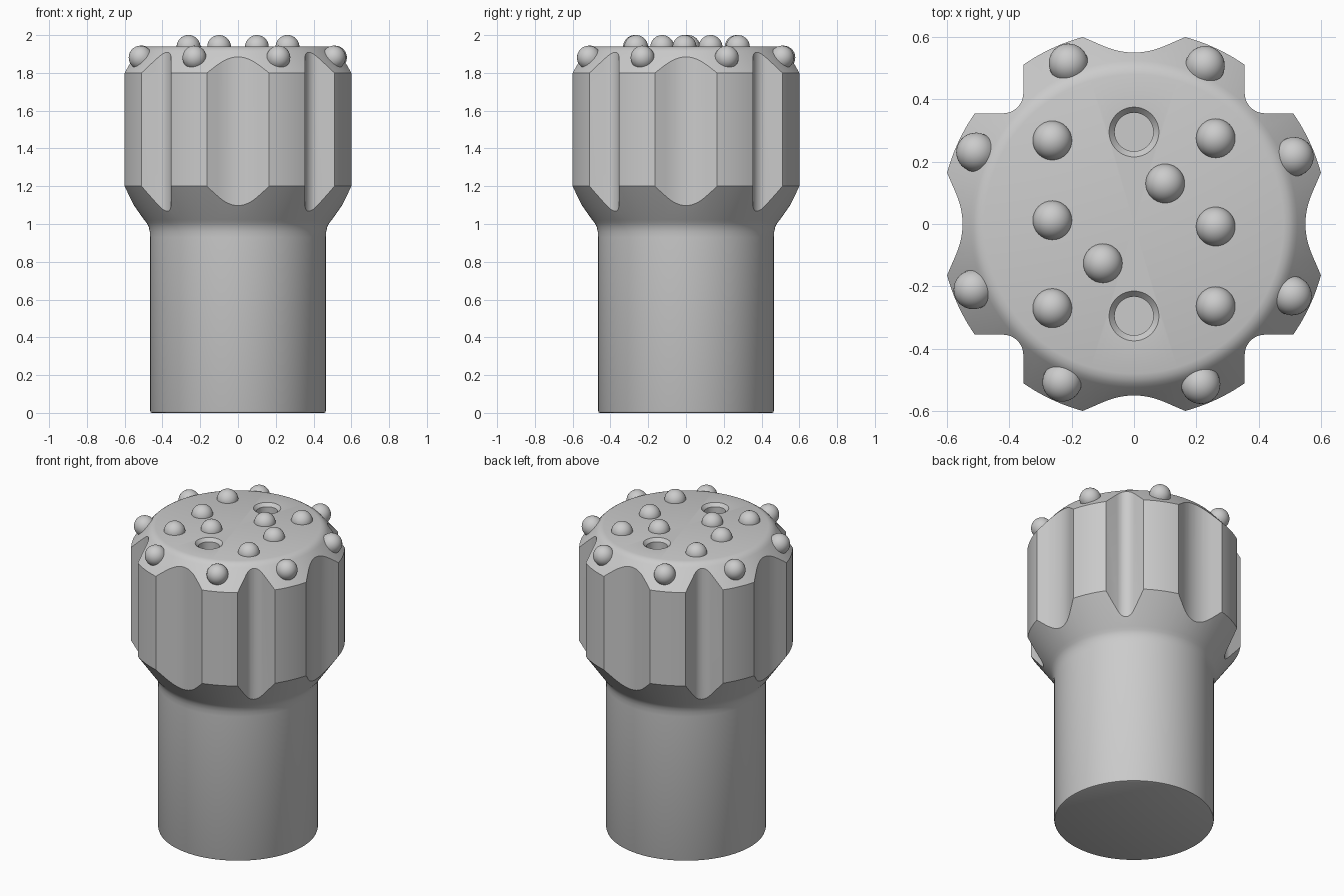
import bpy, bmesh
from math import sin, cos, pi, radians
from mathutils import Vector, Matrix

if "Cube" in bpy.data.objects:
    bpy.data.objects.remove(bpy.data.objects["Cube"])


def make_object(name, bm):
    bmesh.ops.recalc_face_normals(bm, faces=bm.faces)
    mesh = bpy.data.meshes.new(name)
    bm.to_mesh(mesh)
    bm.free()
    ob = bpy.data.objects.new(name, mesh)
    bpy.context.collection.objects.link(ob)
    return ob


def smooth(ob, angle):
    bpy.ops.object.select_all(action='DESELECT')
    ob.select_set(True)
    bpy.context.view_layer.objects.active = ob
    bpy.ops.object.shade_smooth_by_angle(angle=radians(angle))


def add_lathe(bm, profile, steps, matrix=Matrix()):
    """Revolve an (r, z) profile that starts and ends on the axis."""
    rings = []
    for r, z in profile:
        if r == 0:
            rings.append([bm.verts.new(matrix @ Vector((0, 0, z)))] * steps)
        else:
            rings.append([bm.verts.new(matrix @ Vector((r * cos(2 * pi * i / steps),
                          r * sin(2 * pi * i / steps), z))) for i in range(steps)])
    for a, b in zip(rings, rings[1:]):
        for i in range(steps):
            j = (i + 1) % steps
            bm.faces.new(dict.fromkeys((a[i], a[j], b[j], b[i])))


def add_prism(bm, outline, z0, z1, matrix):
    low = [bm.verts.new(matrix @ Vector((x, y, z0))) for x, y in outline]
    high = [bm.verts.new(matrix @ Vector((x, y, z1))) for x, y in outline]
    bm.faces.new(low[::-1])
    bm.faces.new(high)
    n = len(outline)
    for i in range(n):
        j = (i + 1) % n
        bm.faces.new((low[i], low[j], high[j], high[i]))


# Shank and head as one turned body
bm = bmesh.new()
add_lathe(bm, [(0, 0), (0.455, 0), (0.462, 0.003), (0.465, 0.01), (0.465, 0.93),
               (0.467, 0.96), (0.473, 0.985), (0.483, 1.005), (0.497, 1.022),
               (0.622, 1.2), (0.622, 1.8), (0.524, 1.915), (0.512, 1.927),
               (0.498, 1.935), (0.48, 1.94), (0, 1.94)], 128)
body = make_object("drill_bit_body", bm)

# Cutters: shallow side flutes, deep corner flutes, flushing holes
bm = bmesh.new()
floor = [(0.105 * k / 6, 0.55 + 0.024 * (k / 6) ** 2) for k in range(-6, 7)]
shallow = [(-0.2, 0.75), (-0.2, 0.616), (-0.165, 0.6)] + floor + \
          [(0.165, 0.6), (0.2, 0.616), (0.2, 0.75)]
fillet = [(0.42 - 0.065 * cos(k * pi / 16), 0.42 - 0.065 * sin(k * pi / 16)) for k in range(9)]
deep = [(0.355, 0.75)] + fillet + [(0.75, 0.355), (0.75, 0.75)]
for k in range(4):
    turn = Matrix.Rotation(k * pi / 2, 4, 'Z')
    add_prism(bm, shallow, 0.6, 2.2, turn)
    add_prism(bm, deep, 0.6, 2.2, turn)
for y in (-0.295, 0.295):
    add_lathe(bm, [(0, 1.82), (0.062, 1.82), (0.062, 1.92), (0.08, 1.94),
                   (0.08, 2.0), (0, 2.0)], 40, Matrix.Translation((0, y, 0)))
cutter = make_object("flute_cutter", bm)
cutter.hide_render = True

cut = body.modifiers.new("flutes", 'BOOLEAN')
cut.operation = 'DIFFERENCE'
cut.solver = 'EXACT'
cut.object = cutter
bpy.context.view_layer.objects.active = body
bpy.ops.object.modifier_apply(modifier=cut.name)
bpy.data.objects.remove(cutter)
smooth(body, 28)


def button(name, position, direction):
    """Dome-ended carbide button with its stem sunk into the body."""
    r = 0.063
    dome = [(r * cos(k * pi / 20), r * sin(k * pi / 20)) for k in range(10)]
    bm = bmesh.new()
    turn = Vector((0, 0, 1)).rotation_difference(Vector(direction)).to_matrix().to_4x4()
    add_lathe(bm, [(0, -0.05), (r, -0.05)] + dome + [(0, r)], 32,
              Matrix.Translation(position) @ turn)
    smooth(make_object(name, bm), 40)


# Face buttons
face = [(-0.262, 0.268), (0.262, 0.275), (-0.262, 0.012), (0.262, -0.008),
        (-0.262, -0.27), (0.262, -0.264), (0.1, 0.13), (-0.1, -0.126)]
for i, (x, y) in enumerate(face):
    button(f"face_button_{i + 1}", (x, y, 1.937), (0, 0, 1))

# Gauge buttons tilted outward on the bevel
for i, deg in enumerate((22.8, 65.8, 112.2, 155.6, 202.2, 245.5, 292.6, 335.6)):
    a = radians(deg)
    button(f"gauge_button_{i + 1}", (0.557 * cos(a), 0.557 * sin(a), 1.881),
           (0.76 * cos(a), 0.76 * sin(a), 0.65))
